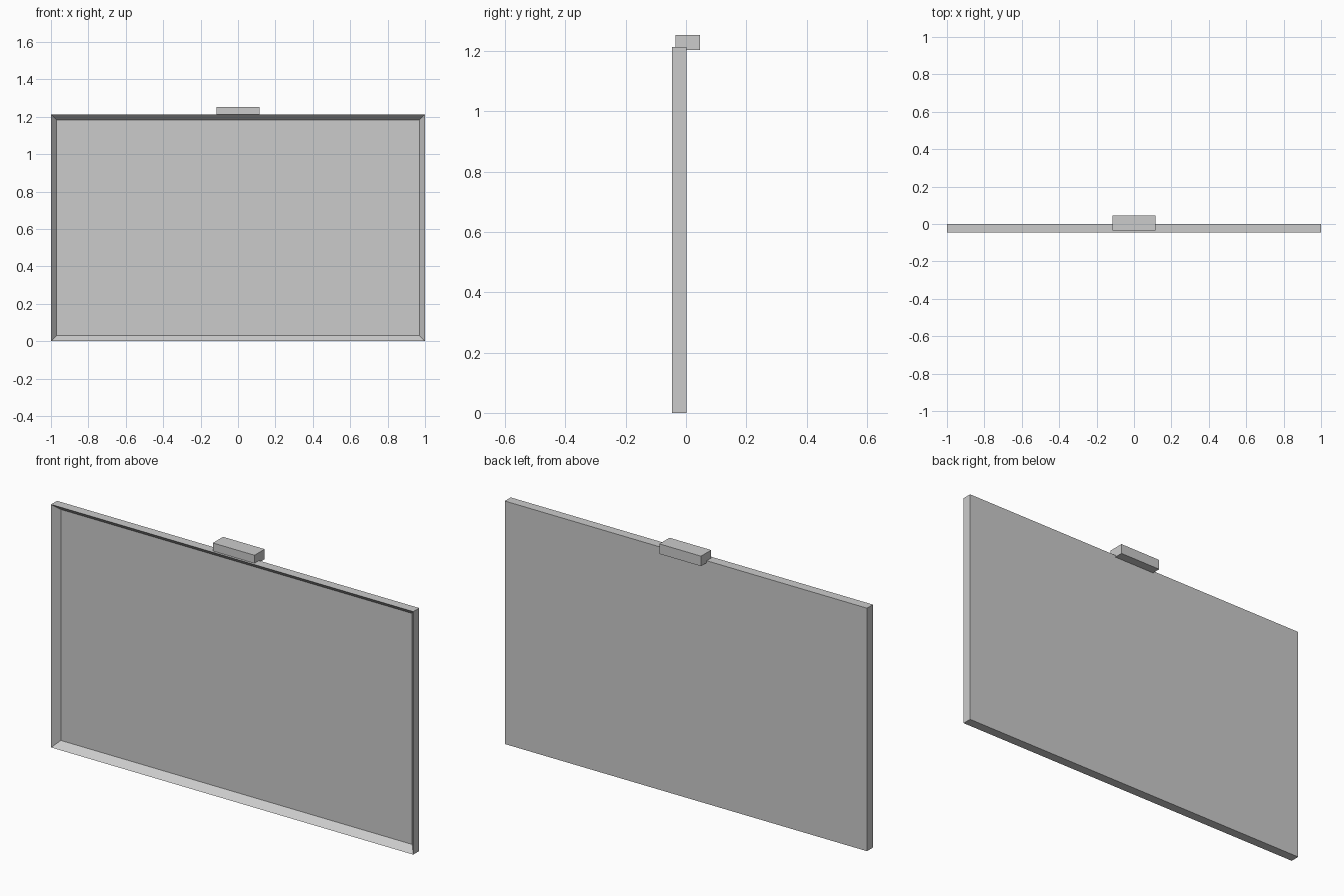
import bpy, bmesh

if "Cube" in bpy.data.objects:
    bpy.data.objects.remove(bpy.data.objects["Cube"])


def box(name, lo, hi):
    """Axis-aligned box between two corners, returned with its open bmesh."""
    bm = bmesh.new()
    bmesh.ops.create_cube(bm, size=1)
    for v in bm.verts:
        v.co = [(a + b) / 2 + c * (b - a) for a, b, c in zip(lo, hi, v.co)]
    bm.normal_update()
    mesh = bpy.data.meshes.new(name)
    obj = bpy.data.objects.new(name, mesh)
    bpy.context.collection.objects.link(obj)
    return obj, bm


def finish(obj, bm):
    bm.to_mesh(obj.data)
    bm.free()


# Board: slab with a raised rim around a recessed front panel
board, bm = box("framed_board", (-1, -0.046, 0), (1, 0.001, 1.213))
front = min(bm.faces, key=lambda f: f.calc_center_median().y)
bmesh.ops.inset_region(bm, faces=[front], thickness=0.03, use_even_offset=True)
for v in front.verts:
    v.co.y += 0.034
finish(board, bm)

# Small housing sitting over the middle of the top edge
housing, bm = box("top_housing", (-0.115, -0.034, 1.203), (0.115, 0.046, 1.253))
finish(housing, bm)
